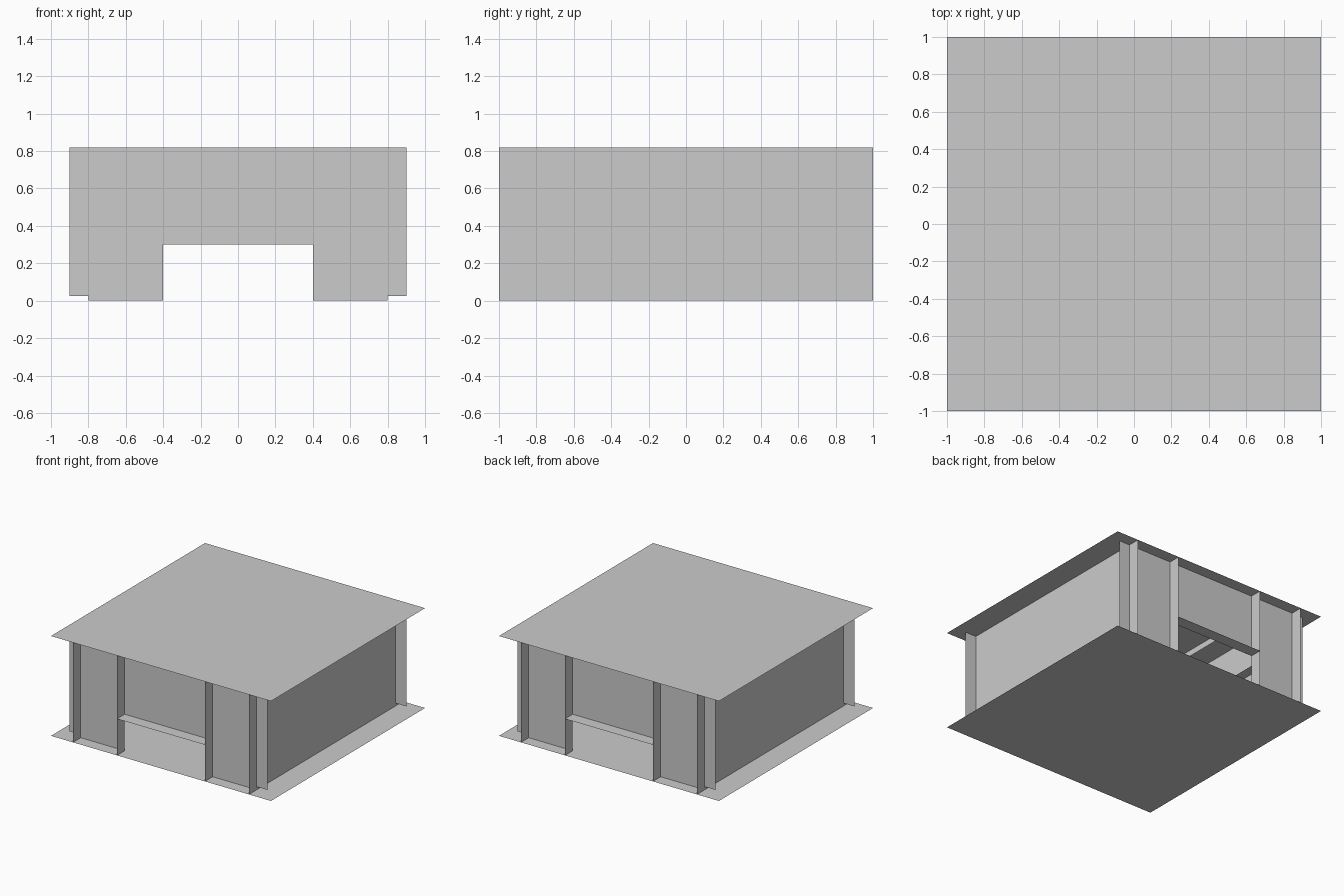
import bpy

if "Cube" in bpy.data.objects:
    bpy.data.objects.remove(bpy.data.objects["Cube"])

TOP = 0.82    # roof height
WALL = 0.9    # end wall distance from centre
SIDE = 0.8    # side wall distance from centre
DOOR = 0.4    # half width of the opening
HEAD = 0.3    # height of the opening


def sheet(name, x, y, z):
    """Single flat panel; exactly one of the three ranges is a plain number."""
    if not isinstance(x, tuple):
        pts = [(x, y[0], z[0]), (x, y[1], z[0]), (x, y[1], z[1]), (x, y[0], z[1])]
    elif not isinstance(y, tuple):
        pts = [(x[0], y, z[0]), (x[1], y, z[0]), (x[1], y, z[1]), (x[0], y, z[1])]
    else:
        pts = [(x[0], y[0], z), (x[1], y[0], z), (x[1], y[1], z), (x[0], y[1], z)]
    mesh = bpy.data.meshes.new(name)
    mesh.from_pydata(pts, [], [(0, 1, 2, 3)])
    ob = bpy.data.objects.new(name, mesh)
    bpy.context.collection.objects.link(ob)
    return ob


def span(s, a, b):
    return tuple(sorted((s * a, s * b)))


# Floor and roof
sheet("floor", (-1, 1), (-1, 1), 0)
sheet("roof", (-1, 1), (-1, 1), TOP)

# Side walls with the inside ceiling strip and narrow shelf
for sx, side in ((-1, "left"), (1, "right")):
    sheet(side + "_wall", sx * SIDE, (-WALL, WALL), (0, TOP))
    sheet(side + "_ceiling_strip", sx * 0.57, (-WALL, WALL), (TOP - 0.05, TOP))
    sheet(side + "_shelf", span(sx, 0.72, SIDE), (-WALL, WALL), 0.5)

# Front and back ends
for sy, end in ((-1, "front"), (1, "back")):
    # Panel and ledge over the opening
    sheet(end + "_lintel", (-DOOR, DOOR), sy * WALL, (HEAD, TOP))
    sheet(end + "_ledge", (-DOOR, DOOR), span(sy, WALL, 1), HEAD)
    for sx, side in ((-1, "left"), (1, "right")):
        tag = end + "_" + side
        # Wall panel beside the opening and outer corner strip
        sheet(tag + "_panel", span(sx, DOOR, SIDE), sy * WALL, (0, TOP))
        sheet(tag + "_corner_strip", span(sx, SIDE, WALL), sy * WALL, (0.025, TOP))
        # Projecting upright fins
        sheet(tag + "_inner_fin", sx * DOOR, span(sy, WALL, 1), (0, TOP))
        sheet(tag + "_outer_fin", sx * SIDE, span(sy, WALL, 1), (0, TOP))
